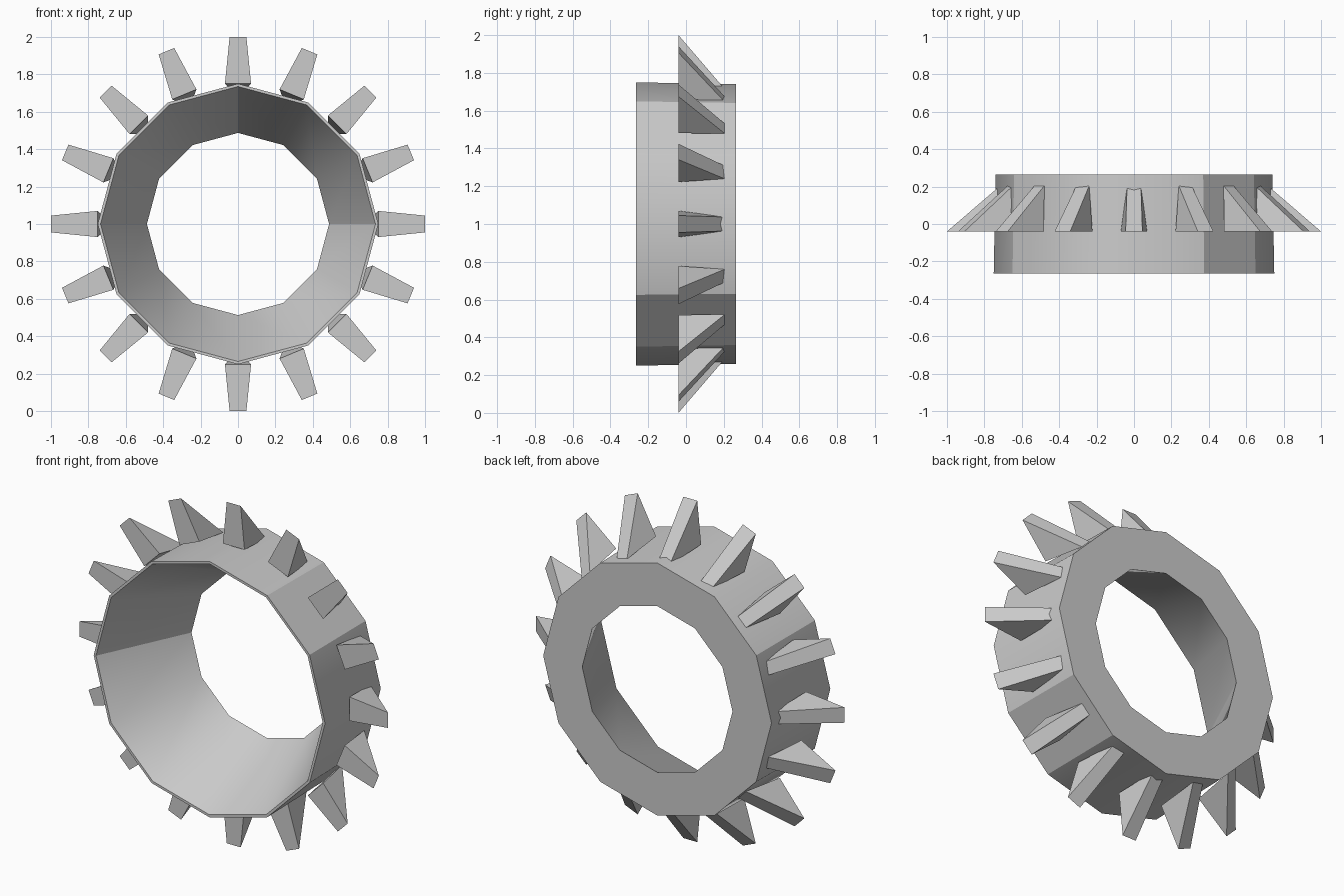
import bpy
import bmesh
from math import sin, cos, radians
from mathutils import Matrix

cube = bpy.data.objects.get("Cube")
if cube:
    bpy.data.objects.remove(cube)

grey = bpy.data.materials.new("light_grey")
grey.use_nodes = True
colour = (0.6, 0.6, 0.6, 1)
grey.diffuse_color = colour
grey.node_tree.nodes["Principled BSDF"].inputs["Base Color"].default_value = colour

CENTRE = Matrix.Translation((0, 0, 1))
SIDES, TEETH = 12, 16


def add_object(name, bm, matrix):
    bmesh.ops.recalc_face_normals(bm, faces=bm.faces)
    mesh = bpy.data.meshes.new(name)
    bm.to_mesh(mesh)
    bm.free()
    mesh.materials.append(grey)
    obj = bpy.data.objects.new(name, mesh)
    obj.matrix_world = matrix
    bpy.context.collection.objects.link(obj)


# Ring: four-point profile (radius, y) swept round the y axis, conical bore
profile = [(0.75, -0.265), (0.74, 0.265), (0.487, 0.265), (0.735, -0.265)]
outer_creases = (30, 60, 150, 300, 330)
bore_creases = (0, 90, 180)
bm = bmesh.new()
step = 360 // SIDES
loops = [[bm.verts.new((r * cos(radians(a)), y, r * sin(radians(a)))) for r, y in profile]
         for a in range(0, 360, step)]
for i, loop in enumerate(loops):
    after = loops[(i + 1) % SIDES]
    for j in range(4):
        k = (j + 1) % 4
        bm.faces.new((loop[j], loop[k], after[k], after[j])).smooth = True
for i, loop in enumerate(loops):
    for j in range(4):
        bm.edges.get((loop[j], loops[(i + 1) % SIDES][j])).smooth = False
    if i * step in outer_creases:
        bm.edges.get((loop[0], loop[1])).smooth = False
    if i * step in bore_creases:
        bm.edges.get((loop[2], loop[3])).smooth = False
add_object("ring", bm, CENTRE)

# Teeth: tapered wedges, flat in front and sloping down to the back
section = [(0.07, -0.04, 0.75), (0.045, -0.04, 1.0), (0.037, 0.205, 0.715)]
for n in range(TEETH):
    bm = bmesh.new()
    left = [bm.verts.new((x, y, z)) for x, y, z in section]
    right = [bm.verts.new((-x, y, z)) for x, y, z in section]
    bm.faces.new(left)
    bm.faces.new(right[::-1])
    for j in range(3):
        k = (j + 1) % 3
        bm.faces.new((left[j], right[j], right[k], left[k]))
    add_object(f"tooth_{n + 1}", bm, CENTRE @ Matrix.Rotation(radians(360 / TEETH * n), 4, 'Y'))
